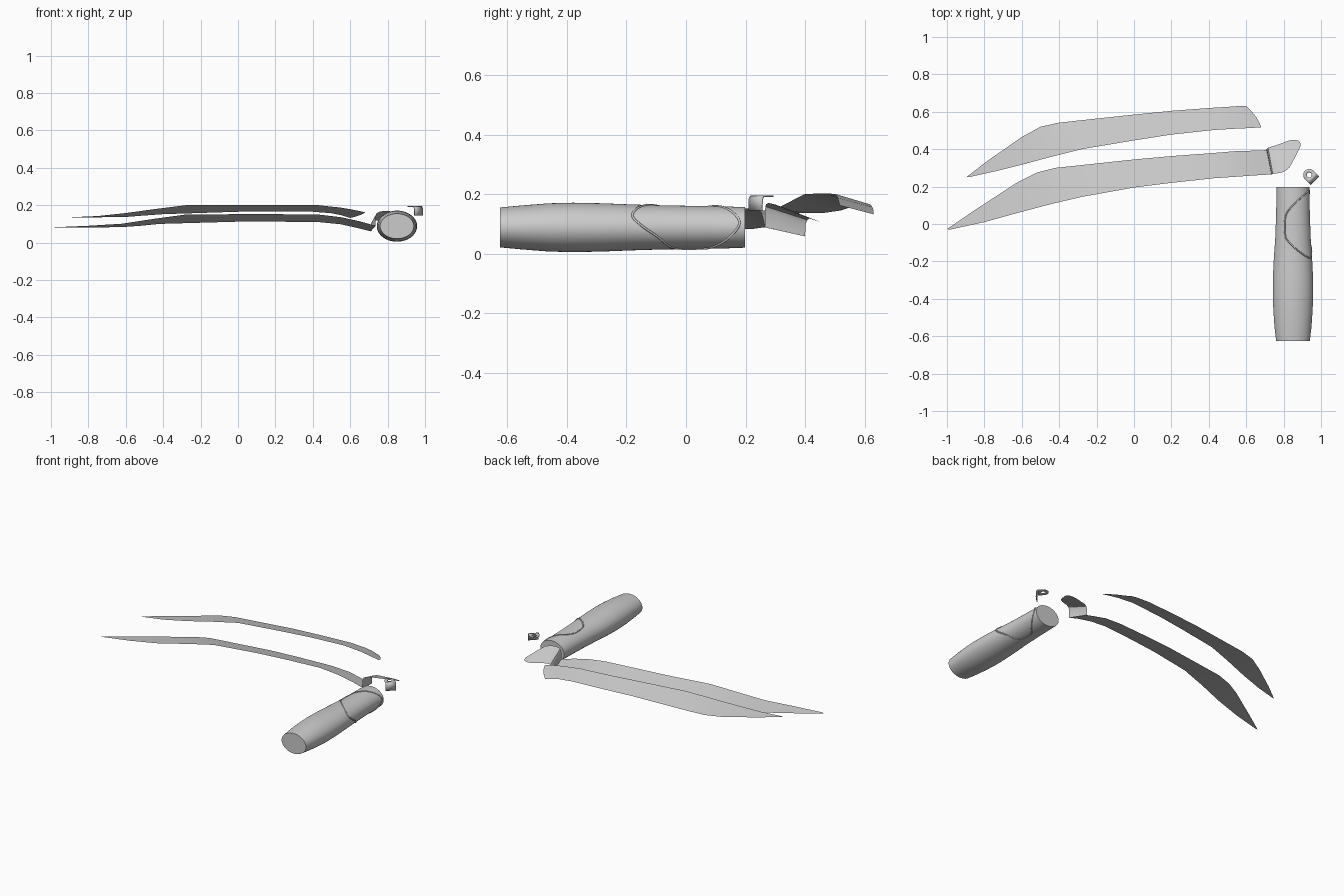
import bpy, math
from mathutils import Vector

if "Cube" in bpy.data.objects:
    bpy.data.objects.remove(bpy.data.objects["Cube"])

def make(name, verts, faces, angle=40):
    me = bpy.data.meshes.new(name)
    me.from_pydata(verts, [], faces)
    me.update()
    ob = bpy.data.objects.new(name, me)
    bpy.context.collection.objects.link(ob)
    bpy.ops.object.select_all(action='DESELECT')
    ob.select_set(True)
    bpy.context.view_layer.objects.active = ob
    bpy.ops.object.shade_smooth_by_angle(angle=math.radians(angle))
    return ob

def ruled(name, pairs, bulge=0.0, cols=4):
    """Sheet spanned between a front edge and a back edge."""
    verts, faces = [], []
    for i, p in enumerate(pairs):
        a, b = Vector(p[:3]), Vector(p[3:])
        for j in range(cols + 1):
            t = j / cols
            v = a.lerp(b, t)
            if i == len(pairs) - 1:
                v.x += bulge * 4 * t * (1 - t)
            verts.append(v)
    n = cols + 1
    for i in range(len(pairs) - 1):
        for j in range(cols):
            k = i * n + j
            faces.append((k, k + n, k + n + 1, k + 1))
    return make(name, verts, faces)

# Two tilted, bent blades
ruled("lower_blade", [
    (-.985, -.03, .082, -1, -.027, .08), (-.8, .01, .09, -.85, .075, .08),
    (-.62, .06, .101, -.62, .225, .083), (-.45, .105, .127, -.52, .275, .09),
    (-.28, .145, .15, -.42, .30, .10), (0, .195, .152, 0, .345, .112),
    (.2, .22, .152, .2, .363, .112), (.43, .245, .15, .43, .38, .11),
    (.55, .253, .136, .55, .39, .098), (.65, .26, .114, .64, .392, .078),
    (.735, .265, .09, .71, .395, .06)])
ruled("upper_blade", [
    (-.885, .25, .136, -.893, .253, .135), (-.75, .28, .142, -.78, .34, .135),
    (-.6, .317, .158, -.6, .465, .137), (-.44, .36, .18, -.5, .52, .145),
    (-.28, .4, .2, -.4, .542, .152), (0, .447, .202, 0, .585, .165),
    (.2, .478, .202, .2, .605, .165), (.43, .503, .2, .4, .62, .165),
    (.55, .51, .187, .5, .626, .157), (.62, .513, .175, .55, .63, .147),
    (.68, .517, .162, .6, .63, .132)], bulge=.012)

# Bracket: upright wall at the blade root curling over into a leaf
ruled("blade_bracket", [
    (.735, .265, .088, .708, .40, .058), (.735, .265, .14, .71, .402, .10),
    (.742, .267, .158, .717, .408, .113), (.76, .27, .167, .74, .415, .118),
    (.80, .278, .170, .78, .428, .114), (.83, .30, .165, .83, .447, .108),
    (.855, .345, .148, .86, .45, .107), (.88, .395, .127, .88, .446, .109),
    (.892, .42, .118, .888, .435, .112)])

# Handle: elliptical barrel with flat caps
CX, CZ, SEG = .85, .088, 48
STATIONS = [(-.625, .090, .067), (-.55, .099, .074), (-.46, .105, .081),
            (-.38, .108, .083), (-.28, .107, .081), (-.18, .102, .077),
            (-.08, .095, .074), (.05, .090, .072), (.12, .089, .071),
            (.198, .088, .068)]

def radii(y):
    for (y0, a0, b0), (y1, a1, b1) in zip(STATIONS, STATIONS[1:]):
        if y <= y1:
            t = (y - y0) / (y1 - y0)
            return a0 + (a1 - a0) * t, b0 + (b1 - b0) * t
    return STATIONS[-1][1:]

def on_barrel(y, ang, lift=0.0):
    a, b = radii(y)
    return (CX + (a + lift) * math.cos(ang), y, CZ + (b + lift) * math.sin(ang))

verts, faces = [], []
for y, a, b in STATIONS:
    verts += [on_barrel(y, 2 * math.pi * i / SEG) for i in range(SEG)]
for r in range(len(STATIONS) - 1):
    for i in range(SEG):
        j = (i + 1) % SEG
        faces.append((r * SEG + i, (r + 1) * SEG + i, (r + 1) * SEG + j, r * SEG + j))
faces.append(tuple(range(SEG)))
last = (len(STATIONS) - 1) * SEG
faces.append(tuple(last + i for i in reversed(range(SEG))))
make("handle", verts, faces)

# Seam: a fine raised loop around the grip panel on the right side
LOOP = [(-.18, 30), (-.16, 60), (-.11, 95), (-.06, 116), (.04, 116), (.10, 90),
        (.155, 48), (.18, 12), (.15, -25), (.10, -60), (.06, -80), (-.03, -75),
        (-.09, -28), (-.15, 5)]
path = []
for k in range(len(LOOP)):
    p = [Vector(LOOP[(k + d) % len(LOOP)]) for d in (-1, 0, 1, 2)]
    for s in range(5):
        t = s / 5
        path.append(.5 * (2 * p[1] + (p[2] - p[0]) * t
                          + (2 * p[0] - 5 * p[1] + 4 * p[2] - p[3]) * t * t
                          + (3 * p[1] - p[0] - 3 * p[2] + p[3]) * t ** 3))
cu = bpy.data.curves.new("handle_seam", 'CURVE')
cu.dimensions = '3D'
cu.bevel_depth = .004
cu.bevel_resolution = 1
sp = cu.splines.new('POLY')
sp.points.add(len(path) - 1)
sp.use_cyclic_u = True
for pt, q in zip(sp.points, path):
    pt.co = (*on_barrel(q.x, math.radians(q.y)), 1)
bpy.context.collection.objects.link(bpy.data.objects.new("handle_seam", cu))

# Clip: flat ring with a hole and a tab bent down towards front right
O = Vector((.937, .262, .195))
U = Vector((1, -1, 0)).normalized()
V = Vector((1, 1, 0)).normalized()
W, HOLE, N = .032, .013, 32
verts, faces = [], []
for i in range(N):
    a = 2 * math.pi * i / N
    c, s = math.cos(a), math.sin(a)
    # round at the back, square towards the tab
    k = W if c <= 0 else W / max(abs(c), abs(s))
    verts.append(O + U * c * HOLE + V * s * HOLE)
    verts.append(O + U * c * k + V * s * k)
for i in range(N):
    j = (i + 1) % N
    faces.append((2 * i, 2 * i + 1, 2 * j + 1, 2 * j))
base = len(verts)
TAB = [(W, 0), (W + .005, -.004), (W + .009, -.012), (W + .011, -.05)]
for u, z in TAB:
    for v in (-W, W):
        verts.append(O + U * u + V * v + Vector((0, 0, z)))
for i in range(len(TAB) - 1):
    k = base + 2 * i
    faces.append((k, k + 2, k + 3, k + 1))
clip = make("clip", verts, faces)
sol = clip.modifiers.new("thickness", 'SOLIDIFY')
sol.thickness = .004
